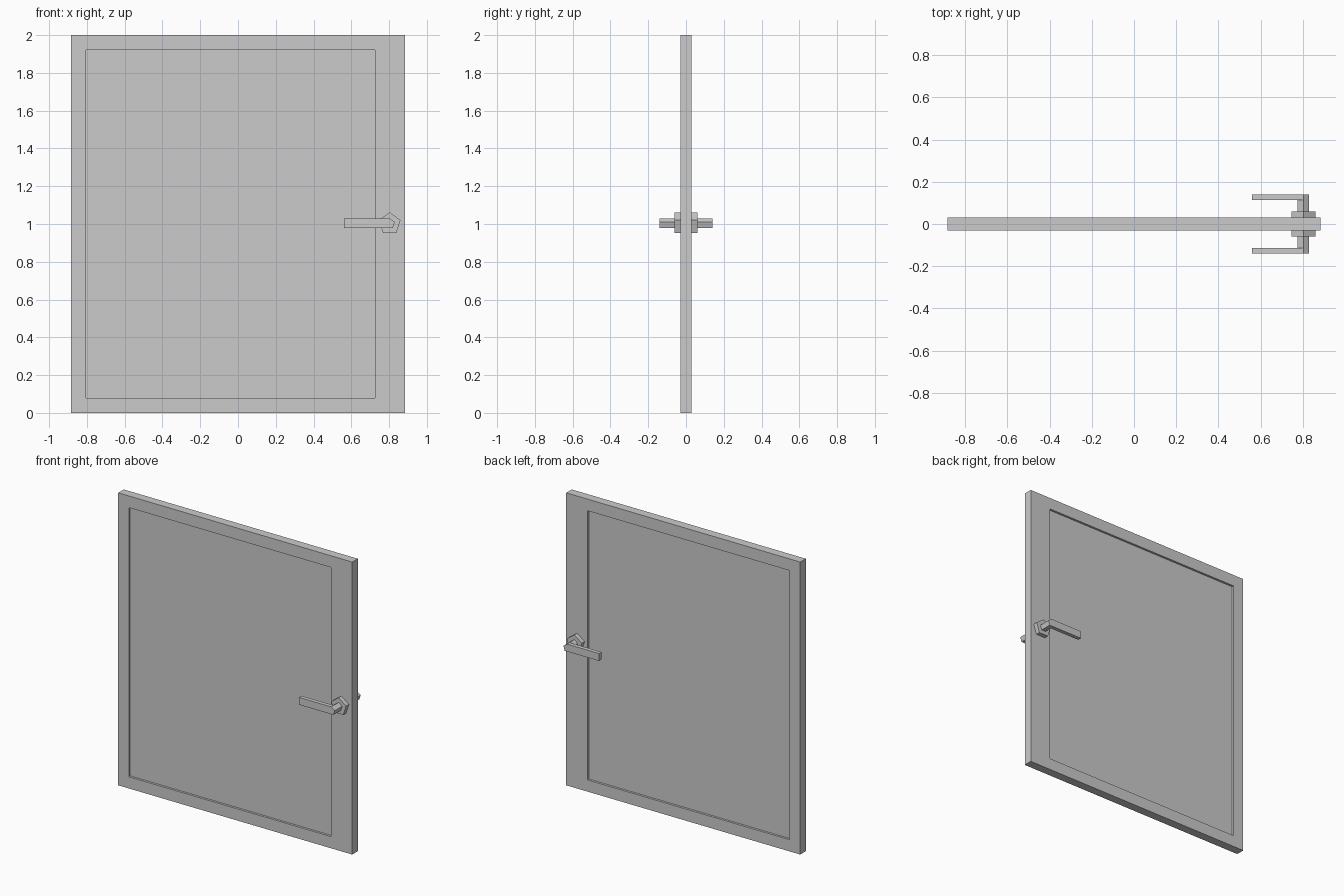
import bpy
import bmesh
from math import sin, cos, pi

if "Cube" in bpy.data.objects:
    bpy.data.objects.remove(bpy.data.objects["Cube"])


def finish(name, bm):
    bmesh.ops.recalc_face_normals(bm, faces=bm.faces)
    mesh = bpy.data.meshes.new(name)
    bm.to_mesh(mesh)
    bm.free()
    obj = bpy.data.objects.new(name, mesh)
    bpy.context.collection.objects.link(obj)
    return obj


def prism(name, profile, y0, y1):
    """Extrude an (x, z) profile from y0 to y1."""
    bm = bmesh.new()
    face = bm.faces.new([bm.verts.new((x, y0, z)) for x, z in profile])
    ext = bmesh.ops.extrude_face_region(bm, geom=[face], use_keep_orig=True)
    for v in ext["geom"]:
        if isinstance(v, bmesh.types.BMVert):
            v.co.y = y1
    return finish(name, bm)


def rect(x0, x1, z0, z1):
    return [(x0, z0), (x1, z0), (x1, z1), (x0, z1)]


def pentagon(cx, cz, r):
    return [(cx + r * sin(2 * pi * i / 5), cz + r * cos(2 * pi * i / 5)) for i in range(5)]


def mirror_y(obj):
    mod = obj.modifiers.new("other_side", "MIRROR")
    mod.use_axis = (False, True, False)
    mod.use_mirror_merge = False


# Frame: rectangular ring, wider on the handle side
T = 0.03
outer = rect(-0.885, 0.885, 0, 2)
inner = rect(-0.805, 0.725, 0.08, 1.92)
bm = bmesh.new()
loops = [[bm.verts.new((x, y, z)) for x, z in p]
         for p, y in ((outer, -T), (outer, T), (inner, T), (inner, -T))]
for k in range(4):
    a, b = loops[k], loops[(k + 1) % 4]
    for i in range(4):
        j = (i + 1) % 4
        bm.faces.new((a[i], a[j], b[j], b[i]))
finish("door_frame", bm)

# Recessed panel
prism("door_panel", inner, -0.015, 0.015)

# Handle set on both faces: five-sided rosette, stem and lever
HX, HZ, R = 0.803, 1.002, 0.028
mirror_y(prism("handle_rosette", pentagon(HX, HZ, 0.06), -0.06, -T))
stem = pentagon(HX, HZ, R)
mirror_y(prism("handle_stem", stem, -0.113, -0.06))
lever = stem[:3] + [(0.56, stem[2][1]), (0.56, stem[0][1])]
mirror_y(prism("handle_lever", lever, -0.14, -0.113))
